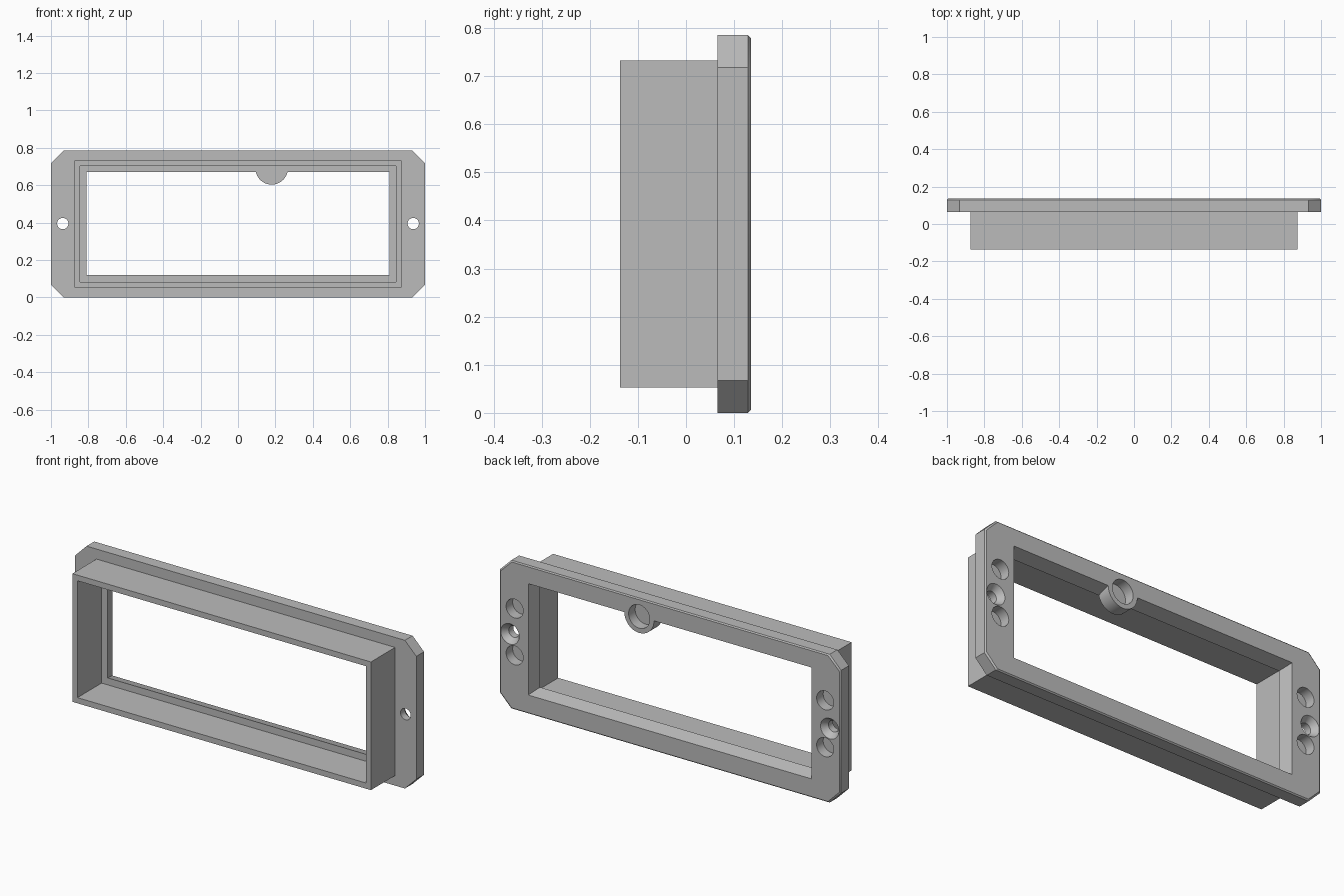
import bpy, bmesh, math

old = bpy.data.objects.get("Cube")
if old:
    bpy.data.objects.remove(old)

grey = bpy.data.materials.new("plain_grey")
grey.use_nodes = True
COLOUR = (0.5, 0.5, 0.5, 1)
grey.diffuse_color = COLOUR
grey.node_tree.nodes["Principled BSDF"].inputs["Base Color"].default_value = COLOUR

BACK, SEAT, FRONT = 0.135, 0.065, -0.137
MID = 0.3925


def rect(half_x, low, high):
    return [(-half_x, low), (half_x, low), (half_x, high), (-half_x, high)]


def octagon(inset):
    # plate outline with cut corners
    w, h, c = 1 - inset, MID - inset, 0.067
    quarter = [(w, h - c), (w - c, h)]
    pts = quarter + [(-x, z) for x, z in reversed(quarter)]
    return [(x, MID + z) for x, z in pts + [(-x, -z) for x, z in pts]]


def circle(x, z, r, n=40):
    return [(x + r * math.cos(math.tau * i / n), z + r * math.sin(math.tau * i / n))
            for i in range(n)]


def loft(name, sections):
    # closed solid through (y, outline) sections
    bm = bmesh.new()
    rings = [[bm.verts.new((x, y, z)) for x, z in pts] for y, pts in sections]
    bm.faces.new(rings[0])
    bm.faces.new(rings[-1])
    n = len(rings[0])
    for a, b in zip(rings, rings[1:]):
        for i in range(n):
            j = (i + 1) % n
            bm.faces.new((a[i], a[j], b[j], b[i]))
    bmesh.ops.recalc_face_normals(bm, faces=bm.faces[:])
    mesh = bpy.data.meshes.new(name)
    bm.to_mesh(mesh)
    bm.free()
    mesh.materials.append(grey)
    obj = bpy.data.objects.new(name, mesh)
    bpy.context.collection.objects.link(obj)
    return obj


def cut(obj, cutter):
    # subtract the cutter, bake the result and discard the cutter
    mod = obj.modifiers.new("cut", 'BOOLEAN')
    mod.operation, mod.solver, mod.object = 'DIFFERENCE', 'EXACT', cutter
    bpy.context.view_layer.update()
    graph = bpy.context.evaluated_depsgraph_get()
    mesh = bpy.data.meshes.new_from_object(obj.evaluated_get(graph))
    obj.modifiers.clear()
    obj.data = mesh
    bpy.data.objects.remove(cutter)


def drill(obj, x, z, r, bottom):
    cut(obj, loft("drill", [(bottom, circle(x, z, r)), (BACK + 0.05, circle(x, z, r))]))


# Mounting plate with a bevelled back edge
plate = loft("mounting_plate", [(SEAT, octagon(0)), (0.129, octagon(0)),
                                (BACK, octagon(0.006))])

# Flared window, leaving a round boss hanging from its upper edge
BOSS_X, BOSS_Z = 0.18, 0.69


def window(y):
    flare = 0.02 * (y - SEAT) / (BACK - SEAT)
    return y, rect(0.81 + flare, 0.12 - flare, 0.67 + flare)


opening = loft("window_cutter", [window(0.03), window(0.17)])
cut(opening, loft("boss_cutter", [(-0.1, circle(BOSS_X, BOSS_Z, 0.087)),
                                  (0.3, circle(BOSS_X, BOSS_Z, 0.087))]))
cut(plate, opening)
drill(plate, BOSS_X, BOSS_Z, 0.062, 0.08)

# Countersunk screw holes and blind round pockets at both ends
for side in (-1, 1):
    x = side * 0.937
    cut(plate, loft("screw_cutter", [(0.0, circle(x, 0.395, 0.03)),
                                     (0.103, circle(x, 0.395, 0.03)),
                                     (BACK, circle(x, 0.395, 0.054)),
                                     (BACK + 0.02, circle(x, 0.395, 0.054))]))
    for z in (0.537, 0.289):
        drill(plate, side * 0.91, z, 0.05, 0.08)

# Rectangular collar standing forward of the plate
collar = loft("front_collar", [(FRONT, rect(0.875, 0.053, 0.732)),
                               (SEAT, rect(0.875, 0.053, 0.732))])
cut(collar, loft("collar_cutter", [(FRONT - 0.1, rect(0.845, 0.083, 0.702)),
                                   (SEAT + 0.1, rect(0.845, 0.083, 0.702))]))

# Smooth the round walls, keep the edges sharp
for obj in (plate, collar):
    bpy.ops.object.select_all(action='DESELECT')
    obj.select_set(True)
    bpy.context.view_layer.objects.active = obj
    bpy.ops.object.shade_smooth_by_angle()
